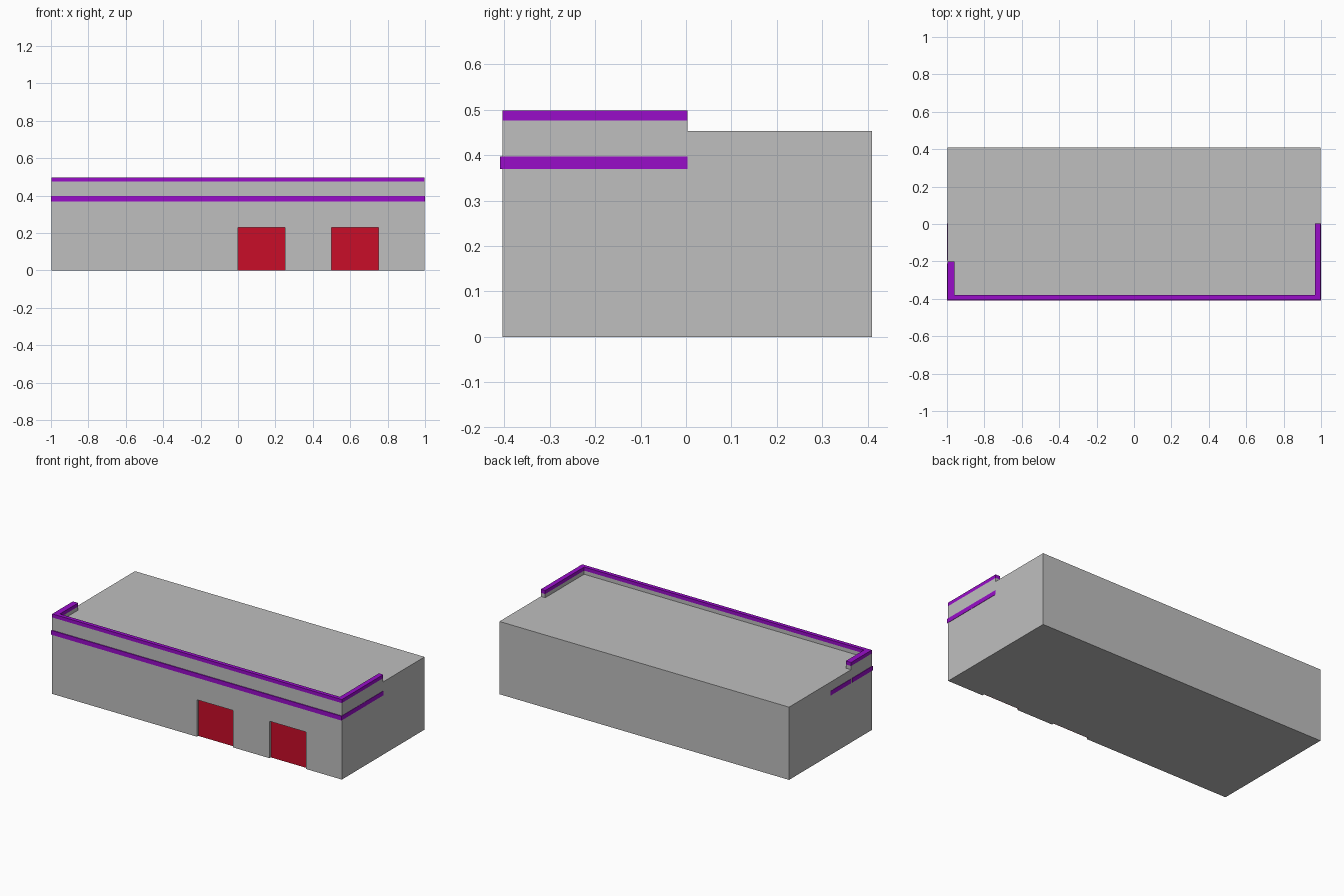
import bpy
import bmesh

if "Cube" in bpy.data.objects:
    bpy.data.objects.remove(bpy.data.objects["Cube"], do_unlink=True)


def material(name, color):
    mat = bpy.data.materials.new(name)
    mat.use_nodes = True
    mat.diffuse_color = (*color, 1)
    mat.node_tree.nodes["Principled BSDF"].inputs["Base Color"].default_value = (*color, 1)
    return mat


GREY = material("wall grey", (0.52, 0.52, 0.52))
PURPLE = material("trim purple", (0.314, 0.004, 0.584))
RED = material("door red", (0.578, 0.004, 0.022))


def prism(name, outline, z0, z1, mat):
    """Extrude a plan outline from z0 up to z1."""
    bm = bmesh.new()
    base = bm.faces.new([bm.verts.new((x, y, z0)) for x, y in outline])
    top = bmesh.ops.extrude_face_region(bm, geom=[base])["geom"]
    verts = [v for v in top if isinstance(v, bmesh.types.BMVert)]
    bmesh.ops.translate(bm, vec=(0, 0, z1 - z0), verts=verts)
    bmesh.ops.recalc_face_normals(bm, faces=bm.faces)
    mesh = bpy.data.meshes.new(name)
    bm.to_mesh(mesh)
    bm.free()
    mesh.materials.append(mat)
    obj = bpy.data.objects.new(name, mesh)
    bpy.context.collection.objects.link(obj)
    return obj


def box(name, x0, x1, y0, y1, z0, z1, mat):
    return prism(name, [(x0, y0), (x1, y0), (x1, y1), (x0, y1)], z0, z1, mat)


def u_plan(x0, x1, y0, left_end, right_end, left_t, front_t, right_t):
    """Plan of a strip along the front that returns down both sides."""
    return [(x0, y0), (x1, y0), (x1, right_end), (x1 - right_t, right_end),
            (x1 - right_t, y0 + front_t), (x0 + left_t, y0 + front_t),
            (x0 + left_t, left_end), (x0, left_end)]


LEFT, RIGHT, FRONT, BACK = -0.997, 0.998, -0.404, 0.41
ROOF, RECESS, DOOR_TOP = 0.453, 0.016, 0.23

# Main building block with shallow door recesses
body = box("building_body", LEFT, RIGHT, FRONT, BACK, 0, ROOF, GREY)
for i, x in enumerate((0.0, 0.5)):
    cutter = box("door_cutter", x, x + 0.25, FRONT - 0.1, FRONT + RECESS, -0.1, DOOR_TOP, GREY)
    cutter.hide_render = True
    mod = body.modifiers.new("door_recess", "BOOLEAN")
    mod.operation = "DIFFERENCE"
    mod.solver = "EXACT"
    mod.object = cutter
    bpy.context.view_layer.objects.active = body
    bpy.ops.object.modifier_apply(modifier=mod.name)
    bpy.data.objects.remove(cutter, do_unlink=True)
    # Door panel at the back of the recess
    box(f"door_{i + 1}", x, x + 0.25, FRONT + RECESS - 0.003, FRONT + RECESS, 0, DOOR_TOP, RED)

# Parapet wall and its coloured cap
parapet = u_plan(LEFT, RIGHT, FRONT, -0.2, 0.003, 0.036, 0.024, 0.03)
prism("parapet_wall", parapet, ROOF, 0.476, GREY)
prism("parapet_cap", parapet, 0.476, 0.498, PURPLE)

# Raised band around the facade, continued along the one side
band = u_plan(-1.0, 1.0, -0.41, -0.21, 0.003, 0.01, 0.012, 0.01)
prism("facade_band", band, 0.37, 0.397, PURPLE)
box("side_band", -0.999, -0.99, -0.195, 0.003, 0.37, 0.397, PURPLE)
